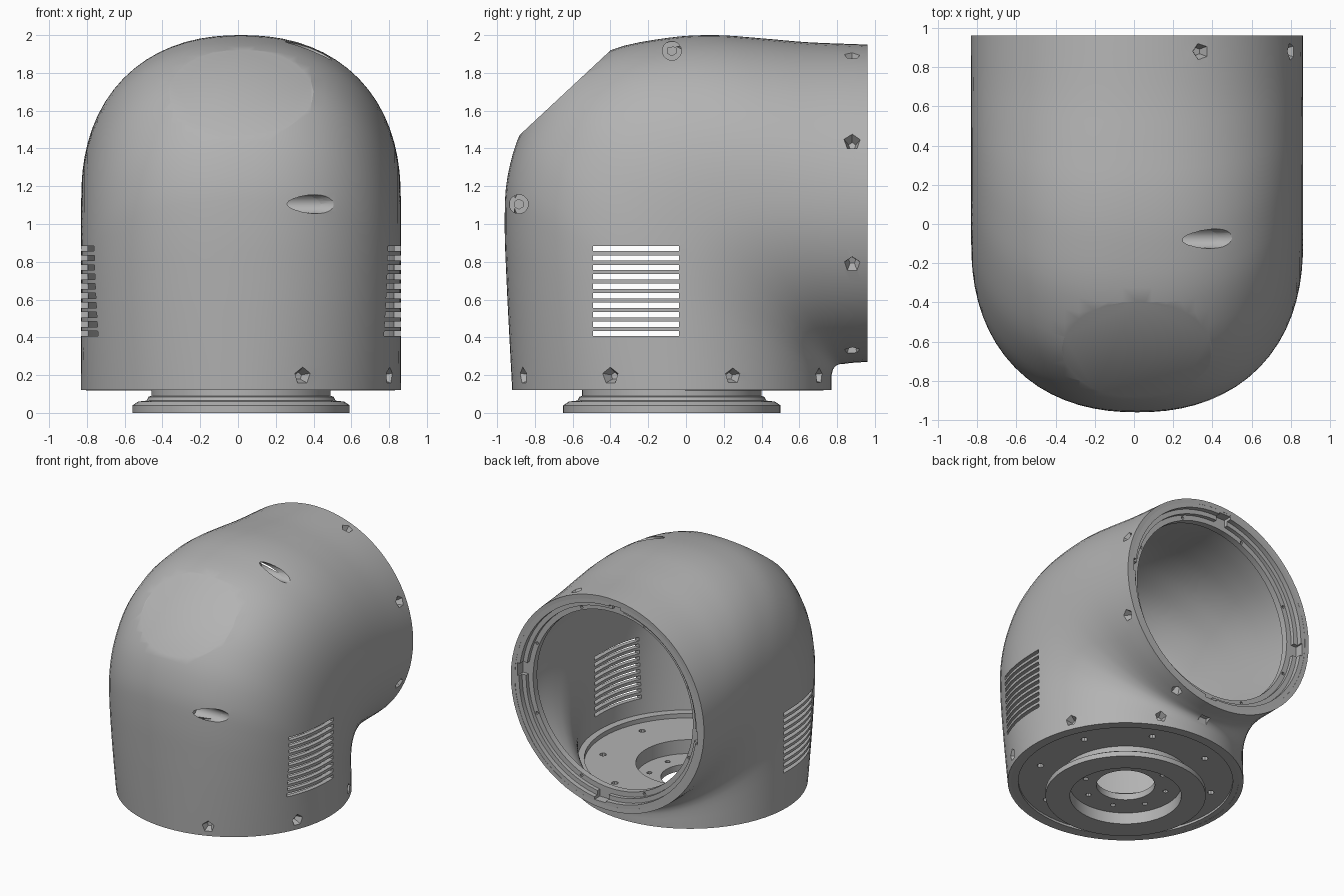
import bpy, bmesh, math
from mathutils import Matrix, Vector

cube = bpy.data.objects.get("Cube")
if cube:
    bpy.data.objects.remove(cube, do_unlink=True)

CX, CY, CZ = 0.016, -0.075, 1.11     # axes of the two tubes
R, WALL = 0.846, 0.035

grey = bpy.data.materials.new("plain grey")
grey.use_nodes = True
grey.diffuse_color = (0.45, 0.45, 0.45, 1)
grey.node_tree.nodes["Principled BSDF"].inputs["Base Color"].default_value = (0.45, 0.45, 0.45, 1)


def add_object(name, bm):
    bmesh.ops.recalc_face_normals(bm, faces=bm.faces)
    mesh = bpy.data.meshes.new(name)
    bm.to_mesh(mesh)
    bm.free()
    mesh.materials.append(grey)
    obj = bpy.data.objects.new(name, mesh)
    bpy.context.collection.objects.link(obj)
    return obj


def spline(points, steps=4):
    """Smooth curve through the points."""
    pts = [Vector(p) for p in points]
    pts = [pts[0] * 2 - pts[1]] + pts + [pts[-1] * 2 - pts[-2]]
    out = []
    for a, b, c, d in zip(pts, pts[1:], pts[2:], pts[3:]):
        for i in range(steps):
            t = i / steps
            out.append(0.5 * (2 * b + (c - a) * t + (2 * a - 5 * b + 4 * c - d) * t ** 2
                              + (3 * b - a - 3 * c + d) * t ** 3))
    return out + [pts[-2]]


def skin(bm, rings, closed=False):
    n = len(rings[0])
    pairs = list(zip(rings, rings[1:])) + ([(rings[-1], rings[0])] if closed else [])
    for a, b in pairs:
        for i in range(n):
            j = (i + 1) % n
            bm.faces.new((a[i], a[j], b[j], b[i]))


def lathe(name, profile, matrix, seg=72):
    """Closed (radius, height) profile turned about local z."""
    bm = bmesh.new()
    rings = [[bm.verts.new(matrix @ Vector((r * math.cos(a), r * math.sin(a), h)))
              for a in (2 * math.pi * i / seg for i in range(seg))] for r, h in profile]
    skin(bm, rings, closed=True)
    return add_object(name, bm)


def add_cone(bm, place, direction, r_in, r_out, depth, seg):
    """Cone growing from r_in to r_out along direction, centred at place."""
    turn = Vector(direction).to_track_quat('Z', 'Y').to_matrix().to_4x4()
    bmesh.ops.create_cone(bm, cap_ends=True, segments=seg, radius1=r_in, radius2=r_out,
                          depth=depth, matrix=Matrix.Translation(place) @ turn)


def add_box(bm, place, size):
    bmesh.ops.create_cube(bm, size=1, matrix=Matrix.Translation(place) @ Matrix.Diagonal((*size, 1)))


def add_screws(bm, at_base):
    """Five-sided recesses round one rim, on the left half only."""
    for deg in (-67.5, -22.5, 22.5, 67.5):
        c, s = math.cos(math.radians(deg)), math.sin(math.radians(deg))
        place = (CX + R * c, CY + R * s, 0.195) if at_base else (CX + R * c, 0.88, CZ + R * s)
        add_cone(bm, place, (c, s, 0) if at_base else (c, 0, s), 0.02, 0.068, 0.11, 5)


def finish(obj, cutter_bm):
    bpy.ops.object.select_all(action='DESELECT')
    bpy.context.view_layer.objects.active = obj
    obj.select_set(True)
    cutter = add_object(obj.name + "_cutter", cutter_bm)
    cutter.hide_render = True
    cut = obj.modifiers.new("cut", 'BOOLEAN')
    cut.operation, cut.solver, cut.object = 'DIFFERENCE', 'EXACT', cutter
    cut.use_self = True
    for mod in list(obj.modifiers):
        bpy.ops.object.modifier_apply(modifier=mod.name)
    bpy.data.objects.remove(cutter, do_unlink=True)
    bpy.ops.object.shade_smooth_by_angle(angle=math.radians(25))


# Elbow shell: rounded sections swept between an outer and an inner side profile (y, z)
outer = spline([(-0.92, 0.12), (-0.935, 0.4), (-0.95, 0.7), (-0.96, 1.0), (-0.945, 1.25),
                (-0.865, 1.505), (-0.685, 1.755), (-0.4, 1.92), (-0.1, 1.985), (0.15, 2.0),
                (0.4, 1.983), (0.65, 1.962), (0.96, 1.95)])
inner = spline([(0.77, 0.12), (0.77, 0.15), (0.77, 0.18), (0.772, 0.205), (0.776, 0.22),
                (0.782, 0.232), (0.79, 0.242), (0.8, 0.25), (0.815, 0.256), (0.84, 0.26),
                (0.87, 0.264), (0.91, 0.267), (0.96, 0.27)])
bm = bmesh.new()
rings = []
for n, (o, i) in enumerate(zip(outer, inner)):
    mid, half = (o + i) / 2, (o - i) / 2
    bulge = 2 + 0.35 * math.sin(math.pi * n / (len(outer) - 1))   # squarer towards the bend
    ring = []
    for k in range(72):
        a = 2 * math.pi * k / 72
        c, s = math.cos(a), math.sin(a)
        grow = (abs(c) ** bulge + abs(s) ** bulge) ** (-1 / bulge) if c > 0 else 1
        y, z = mid + half * c * grow
        ring.append(bm.verts.new((CX + R * s * grow, y, z)))
    rings.append(ring)
skin(bm, rings)
# Flat facet across the outer corner
cut = bmesh.ops.bisect_plane(bm, geom=bm.verts[:] + bm.edges[:] + bm.faces[:],
                             plane_co=(0, -0.635, 1.7), plane_no=(0, -0.68, 0.73), clear_outer=True)
bmesh.ops.edgeloop_fill(bm, edges=[e for e in cut["geom_cut"] if isinstance(e, bmesh.types.BMEdge)])
shell = add_object("elbow_shell", bm)
solid = shell.modifiers.new("wall", 'SOLIDIFY')
solid.thickness, solid.offset = WALL, -1

cuts = bmesh.new()
# Vent slots through both sides
for k in range(10):
    add_box(cuts, (0, -0.265, 0.42 + 0.05 * k), (2.4, 0.455, 0.028))
add_screws(cuts, True)
add_screws(cuts, False)
# Small notch under the back corner
add_box(cuts, (CX, 0.8, 0.25), (0.08, 0.05, 0.05))
# Two sideways screw bores grazing the front and the top
bores = ((-0.885, 1.105, 0.065, 0), (-0.075, 1.917, 0, -0.065))
for y, z, dy, dz in bores:
    add_cone(cuts, (0.725, y, z), (1, 0, 0), 0.05, 0.05, 1.0, 20)
finish(shell, cuts)

# Tapered bosses behind the bores, each with a hexagonal socket
for name, (y, z, dy, dz) in zip(("front_screw_boss", "top_screw_boss"), bores):
    bm = bmesh.new()
    add_cone(bm, (0.31, y + dy, z + dz), (1, 0, 0), 0.1, 0.05, 0.28, 32)
    cuts = bmesh.new()
    add_cone(cuts, (0.725, y, z), (1, 0, 0), 0.05, 0.05, 1.0, 20)
    add_cone(cuts, (0.22, y, z), (1, 0, 0), 0.026, 0.026, 0.06, 6)
    finish(add_object(name, bm), cuts)

# Base: rim collar, floor plate, neck, mounting flange and sunken hub
base = lathe("base_hub", [(0.21, 0.09), (0.4, 0.09), (0.4, 0), (0.575, 0), (0.575, 0.04), (0.545, 0.06),
                          (0.5, 0.065), (0.49, 0.085), (0.475, 0.09), (0.475, 0.14), (0.77, 0.14),
                          (0.77, 0.122), (0.822, 0.122), (0.822, 0.285), (0.76, 0.285), (0.76, 0.25),
                          (0.39, 0.25), (0.39, 0.14), (0.21, 0.14)], Matrix.Translation((CX, CY, 0)))
cuts = bmesh.new()
add_screws(cuts, True)
for k in range(8):
    a = math.radians(22.5 + 45 * k)
    for r, size in ((0.64, 0.025), (0.3, 0.02)):
        add_cone(cuts, (CX + r * math.cos(a), CY + r * math.sin(a), 0.15), (0, 0, 1), size, size, 0.5, 8)
finish(base, cuts)

# Collar and seating ring inside the back opening, with gaps and bolt holes
ring = lathe("opening_ring", [(0.7, 0.84), (0.822, 0.84), (0.822, 0.958), (0.775, 0.958), (0.775, 0.92),
                              (0.74, 0.92), (0.74, 0.89), (0.7, 0.89)],
             Matrix.Translation((CX, 0, CZ)) @ Matrix.Rotation(-math.pi / 2, 4, 'X'))
cuts = bmesh.new()
add_screws(cuts, False)
for k in range(8):
    a = math.radians(22.5 + 45 * k)
    add_cone(cuts, (CX + 0.72 * math.cos(a), 0.87, CZ + 0.72 * math.sin(a)), (0, 1, 0), 0.012, 0.012, 0.3, 8)
for k in range(4):
    a = math.radians(5 + 90 * k)
    add_box(cuts, (CX + 0.74 * math.cos(a), 0.93, CZ + 0.74 * math.sin(a)), (0.1, 0.08, 0.1))
finish(ring, cuts)
